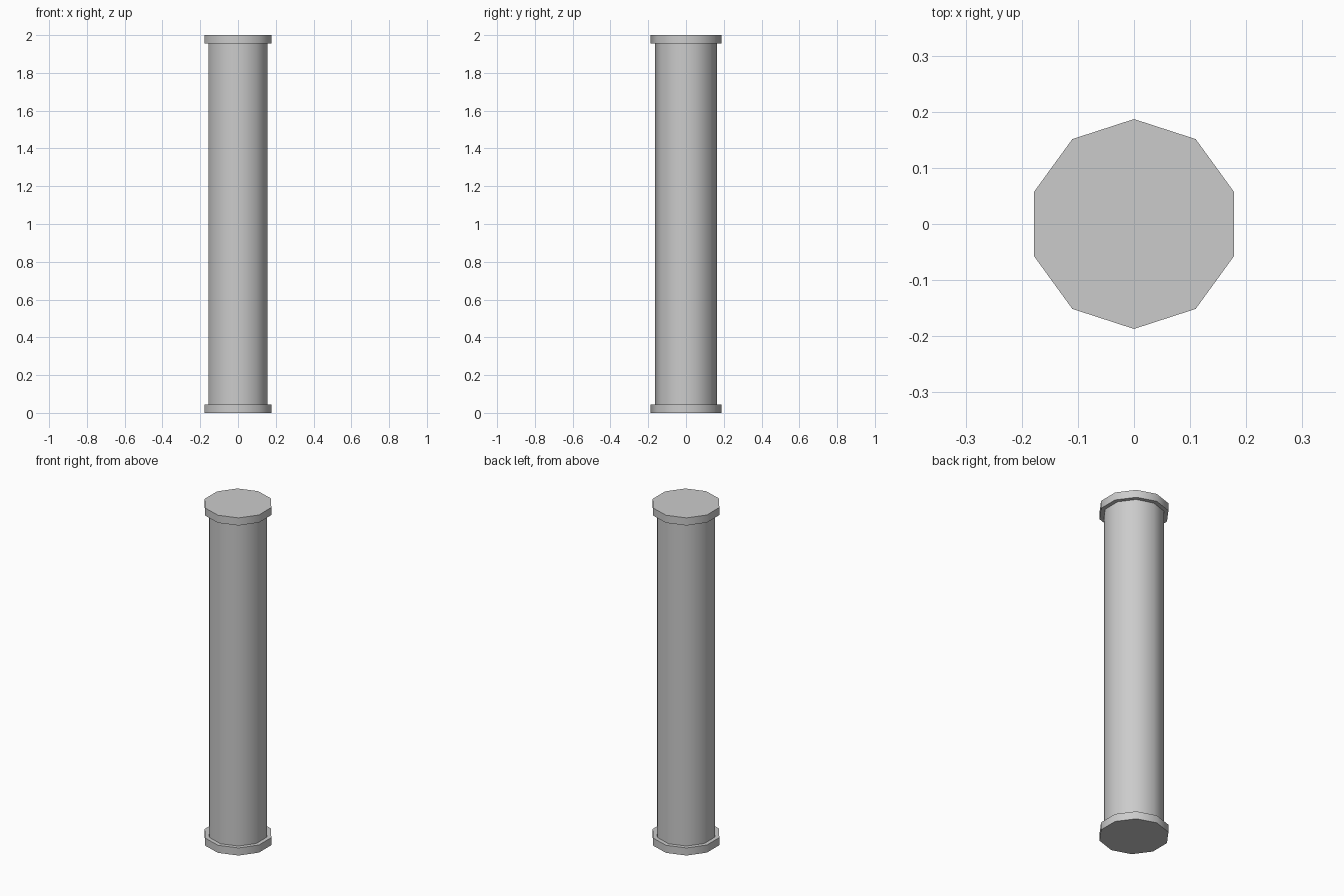
import bpy
from math import radians

if "Cube" in bpy.data.objects:
    bpy.data.objects.remove(bpy.data.objects["Cube"])

SIDES = 10
HEIGHT = 2.0
CAP = 0.045


def drum(name, radius, z0, z1, fill):
    """Ten-sided drum between two heights, smooth around, sharp at the rims."""
    bpy.ops.mesh.primitive_cylinder_add(
        vertices=SIDES, radius=radius, depth=z1 - z0,
        end_fill_type=fill, location=(0, 0, (z0 + z1) / 2))
    ob = bpy.context.object
    ob.name = name
    bpy.ops.object.shade_smooth_by_angle(angle=radians(40))
    return ob


# Shaft, open where it meets the end caps
drum("column_shaft", 0.163, CAP, HEIGHT - CAP, 'NOTHING')

# Wider collars at both ends
drum("base_cap", 0.187, 0, CAP, 'NGON')
drum("top_cap", 0.187, HEIGHT - CAP, HEIGHT, 'NGON')
